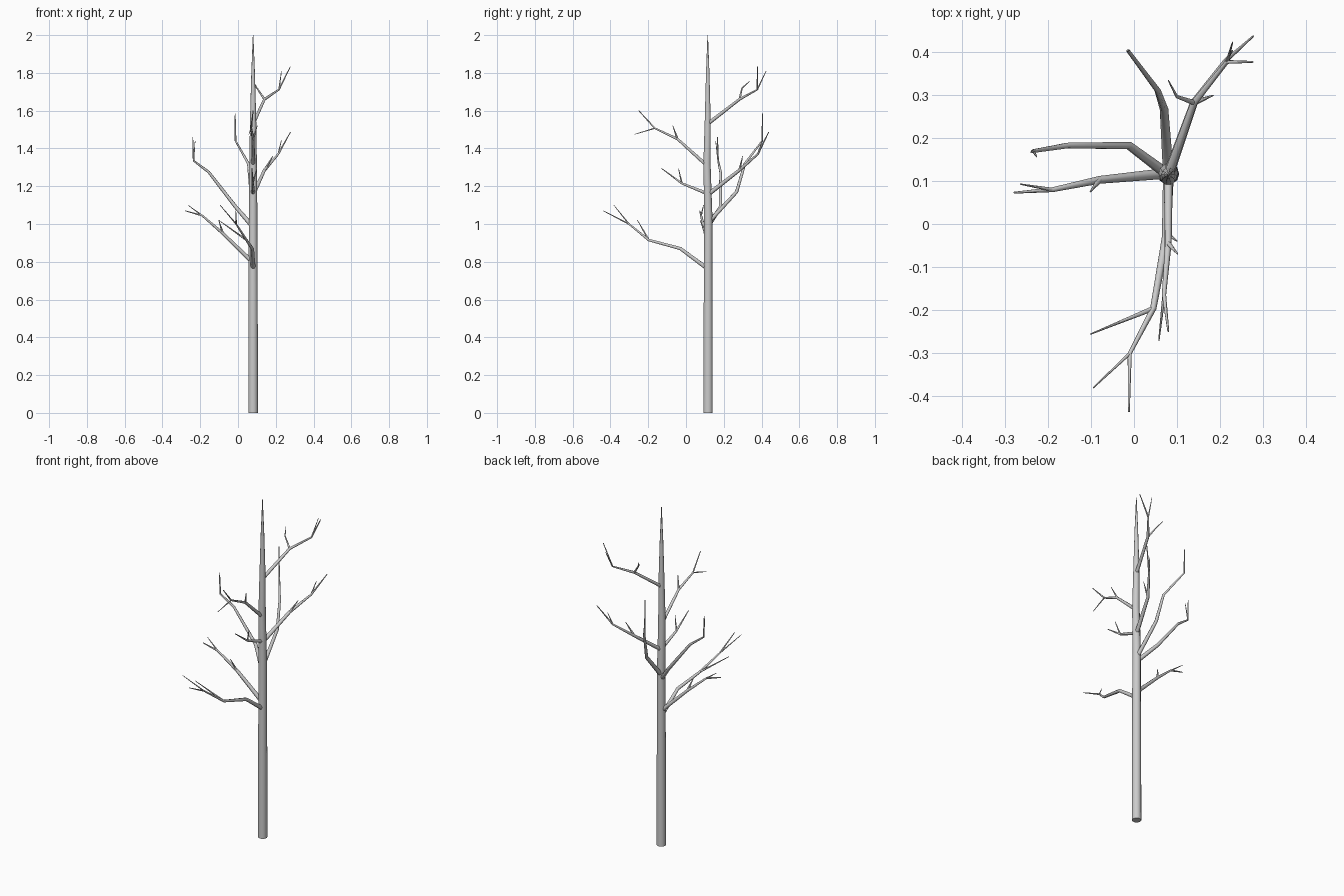
import bpy
from math import radians


def limb(name, paths, resolution):
    """Tapered round limb: each path is a list of (x, y, z, radius)."""
    curve = bpy.data.curves.new(name, 'CURVE')
    curve.dimensions = '3D'
    curve.bevel_depth = 1.0
    curve.bevel_resolution = resolution
    curve.use_fill_caps = True
    for pts in paths:
        s = curve.splines.new('POLY')
        s.points.add(len(pts) - 1)
        for p, (x, y, z, r) in zip(s.points, pts):
            p.co = (x, y, z, 1)
            p.radius = r
    obj = bpy.data.objects.new(name, curve)
    bpy.context.collection.objects.link(obj)
    bpy.ops.object.select_all(action='DESELECT')
    obj.select_set(True)
    bpy.context.view_layer.objects.active = obj
    bpy.ops.object.convert(target='MESH')
    bpy.ops.object.shade_smooth_by_angle(angle=radians(75))


def taper(pts, r0, r1=0.0022):
    n = len(pts) - 1
    return [(*p, r0 + (r1 - r0) * i / n) for i, p in enumerate(pts)]


def branch(name, main, twigs=(), r=0.0125):
    """Main stem plus twigs; a twig is (index of stem point, further points)."""
    stem = taper(main, r)
    paths = [stem]
    for i, pts in twigs:
        paths.append(taper([main[i]] + list(pts), stem[i][3] * 0.8, 0.0015))
    limb(name, paths, 1)


# trunk
limb("trunk", [[(.08, .117, 0, .0255), (.08, .117, .5, .0245), (.08, .117, .8, .0235),
                (.08, .118, 1.05, .0225), (.08, .111, 1.32, .020),
                (.08, .115, 1.55, .0165), (.08, .115, 1.8, .0095),
                (.08, .115, 2, .0015)]], 3)

# lower branches
branch("front_low_branch",
       [(.08, .105, .77), (.075, -.03, .87), (.045, -.197, .915),
        (-.01, -.302, 1.0), (-.012, -.438, 1.07)],
       [(2, [(-.102, -.257, 1.02)]), (3, [(-.095, -.382, 1.10)])])
branch("left_low_branch",
       [(.075, .118, .80), (-.08, .103, .95), (-.19, .08, 1.045), (-.28, .073, 1.07)],
       [(1, [(-.102, .075, 1.02)]), (2, [(-.265, .093, 1.10)])])

# middle branches
branch("left_mid_branch",
       [(.075, .118, .99), (-.012, .183, 1.09), (-.155, .183, 1.275),
        (-.235, .170, 1.335), (-.24, .167, 1.46)],
       [(3, [(-.227, .157, 1.44)])])
branch("back_mid_branch",
       [(.08, .12, 1.01), (.07, .268, 1.17), (.055, .312, 1.32),
        (-.013, .403, 1.44), (-.015, .405, 1.585)])
branch("back_right_mid_branch",
       [(.08, .115, 1.155), (.14, .283, 1.285), (.213, .38, 1.37), (.278, .438, 1.487)],
       [(1, [(.185, .30, 1.36)]), (2, [(.23, .405, 1.445)])])
branch("front_mid_branch",
       [(.08, .115, 1.16), (.078, -.022, 1.215), (.074, -.13, 1.295)],
       [(1, [(.10, -.04, 1.295)])], r=.0105)

# upper branches
branch("front_top_branch",
       [(.08, .11, 1.31), (.08, -.045, 1.45), (.07, -.165, 1.507), (.08, -.25, 1.60)],
       [(1, [(.102, -.07, 1.52)]), (2, [(.058, -.272, 1.475)])], r=.0105)
branch("back_right_top_branch",
       [(.08, .115, 1.53), (.14, .283, 1.66), (.217, .378, 1.712), (.277, .378, 1.833)],
       [(1, [(.10, .297, 1.72), (.08, .335, 1.755)]), (2, [(.23, .424, 1.81)])], r=.0105)
